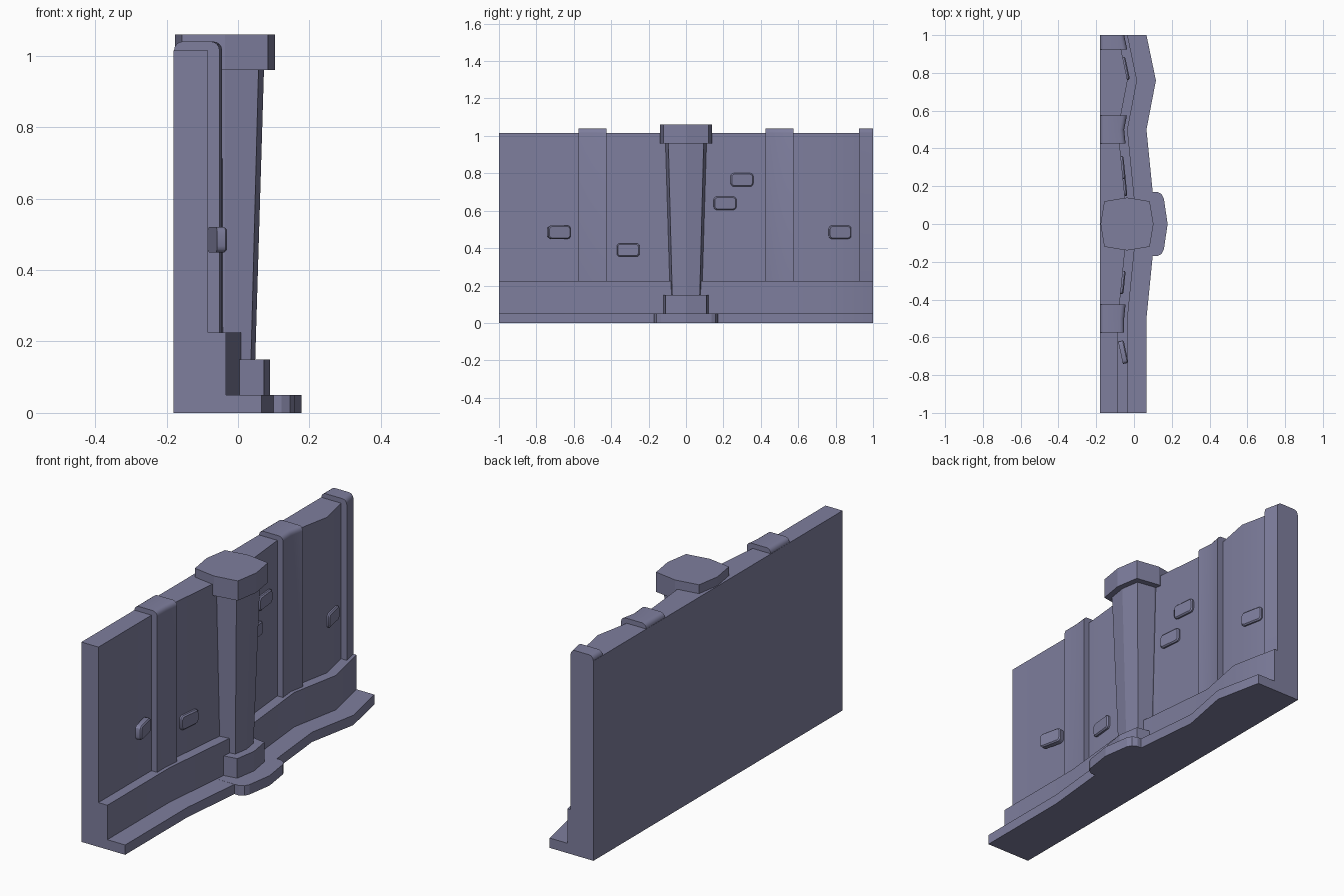
import bpy, bmesh, math
from mathutils import Matrix, Vector

if "Cube" in bpy.data.objects:
    bpy.data.objects.remove(bpy.data.objects["Cube"])

stone = bpy.data.materials.new("slate_blue_stone")
stone.diffuse_color = (0.21, 0.21, 0.34, 1)
stone.use_nodes = True
stone.node_tree.nodes["Principled BSDF"].inputs["Base Color"].default_value = stone.diffuse_color

# Kinks of the wavy front: (y, forward bulge)
WAVE = [(-1, 0), (-0.5, 0), (0, 0.05), (0.5, 0), (0.76, 0.05), (1, 0)]
BACK = -0.18
AXIS = -0.037          # x of the column axis


def bulge(y):
    for (a, pa), (b, pb) in zip(WAVE, WAVE[1:]):
        if a <= y <= b:
            return pa + (pb - pa) * (y - a) / (b - a)
    return 0


def finish(name, bm, smooth=True):
    bmesh.ops.recalc_face_normals(bm, faces=bm.faces[:])
    me = bpy.data.meshes.new(name)
    bm.to_mesh(me)
    bm.free()
    ob = bpy.data.objects.new(name, me)
    me.materials.append(stone)
    bpy.context.collection.objects.link(ob)
    if smooth:
        bpy.ops.object.select_all(action='DESELECT')
        ob.select_set(True)
        bpy.context.view_layer.objects.active = ob
        bpy.ops.object.shade_smooth_by_angle(angle=math.radians(30))
    return ob


def skin(name, rings, smooth=True):
    """Join equal-sized closed rings of points into a capped solid."""
    bm = bmesh.new()
    rings = [[bm.verts.new(p) for p in r] for r in rings]
    n = len(rings[0])
    for r, s in zip(rings, rings[1:]):
        for i in range(n):
            j = (i + 1) % n
            bm.faces.new((r[i], r[j], s[j], s[i]))
    bm.faces.new(rings[0])
    bm.faces.new(rings[-1])
    return finish(name, bm, smooth)


def sweep(name, section, stations):
    """Sweep an (x, z, follows_wave) section along y."""
    skin(name, [[(x + bulge(y) * w, y, z) for x, z, w in section] for y in stations])


# Wall with stepped base
sweep("wall", [(BACK, 0, 0), (0.066, 0, 1), (0.066, 0.05, 1), (-0.034, 0.05, 1),
               (-0.034, 0.225, 1), (-0.084, 0.225, 1), (-0.084, 1.015, 1),
               (BACK, 1.015, 0)], [y for y, _ in WAVE])

# Pilasters with rounded tops, the last one cut by the wall end
R = 0.024
arc = [math.radians(a) for a in (0, 22.5, 45, 67.5, 90)]
strip = [(BACK + 0.001, 0.22, 0), (-0.052, 0.22, 1)]
strip += [(-0.052 - R + R * math.cos(a), 1.016 + R * math.sin(a), 1) for a in arc]
strip += [(BACK + 0.001 + R - R * math.cos(a), 1.016 + R * math.sin(a), 0) for a in reversed(arc)]
for i, ys in enumerate([(-0.575, -0.5, -0.425), (0.425, 0.5, 0.575), (0.925, 1)]):
    sweep(f"pilaster_{i + 1}", strip, ys)


# Column: bulged-square octagons
def octagon(r, z):
    c = 0.86 * r
    return [(AXIS + x, y, z) for x, y in
            [(r, 0), (c, c), (0, r), (-c, c), (-r, 0), (-c, -c), (0, -r), (c, -c)]]


skin("column_plinth", [octagon(0.127, 0.04), octagon(0.127, 0.15)], False)
skin("column_shaft", [octagon(0.085, 0.14), octagon(0.11, 0.97)], False)
skin("column_cap", [octagon(0.14, 0.96), octagon(0.14, 1.06)], False)

# Foot slab under the column
half = [(0.178, 0), (0.158, 0.135), (0.146, 0.158), (0.122, 0.17), (0.0, 0.17)]
foot = half + [(x, -y) for x, y in reversed(half[1:])]
skin("column_foot", [[(x, y, z) for x, y in foot] for z in (0, 0.0505)], False)

# Protruding bricks: rounded plates (y, z, outer face x, slope dx/dy)
BRICKS = [(-0.675, 0.485, -0.042, -0.22), (-0.31, 0.39, -0.05, 0.1),
          (0.21, 0.64, -0.041, -0.1), (0.30, 0.765, -0.05, -0.1),
          (0.825, 0.485, -0.034, -0.21)]


def brick_ring(inset, depth, place):
    r = 0.018
    ring = []
    for k in range(4):
        for s in range(4):
            a = math.radians(90 * k + 30 * s)
            sy = 1 if k in (0, 3) else -1
            sz = 1 if k in (0, 1) else -1
            ring.append(place @ Vector((
                depth,
                sy * (0.061 - r) + (r - inset) * math.cos(a),
                sz * (0.036 - r) + (r - inset) * math.sin(a))))
    return ring


for i, (y, z, x, slope) in enumerate(BRICKS):
    place = Matrix.Translation((x, y, z)) @ Matrix.Rotation(-math.atan(slope), 4, 'Z')
    skin(f"brick_{i + 1}", [brick_ring(0, -0.03, place), brick_ring(0, -0.006, place),
                            brick_ring(0.006, 0, place)])
